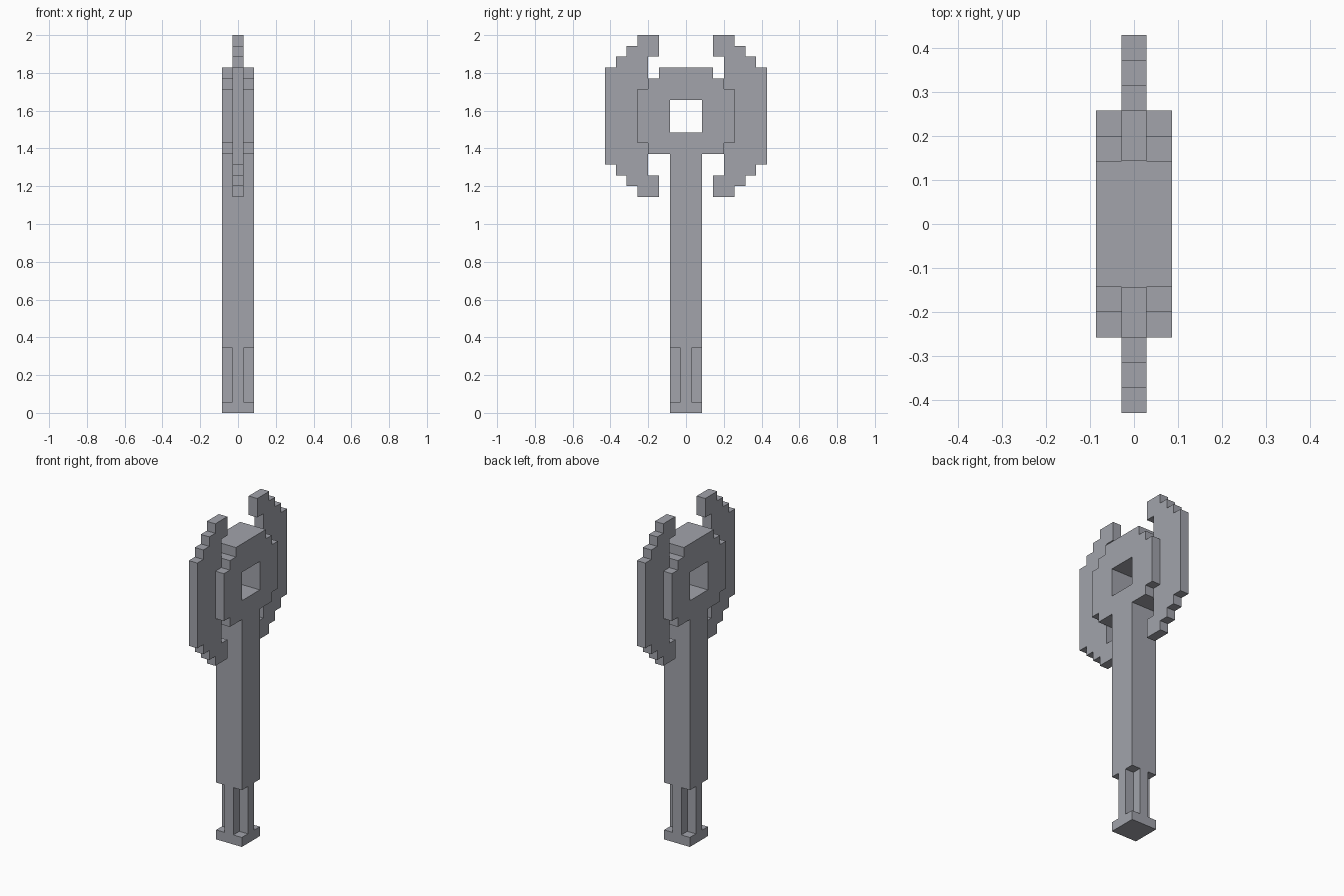
import bpy
import bmesh

U = 2 / 35  # one block

cube = bpy.data.objects.get("Cube")
if cube:
    bpy.data.objects.remove(cube, do_unlink=True)

grey = bpy.data.materials.new("steel grey")
grey.use_nodes = True
grey.diffuse_color = (0.36, 0.37, 0.41, 1)
grey.node_tree.nodes["Principled BSDF"].inputs["Base Color"].default_value = grey.diffuse_color


def extrude(name, outline, start, depth, axis):
    """Extrude a block outline: (y, z) along x, or (x, y) along z."""
    bm = bmesh.new()
    if axis == "x":
        points = [(start, a, b) for a, b in outline]
        step = (depth, 0, 0)
    else:
        points = [(a, b, start) for a, b in outline]
        step = (0, 0, depth)
    face = bm.faces.new([bm.verts.new(p) for p in points])
    result = bmesh.ops.extrude_face_region(bm, geom=[face])
    moved = [g for g in result["geom"] if isinstance(g, bmesh.types.BMVert)]
    bmesh.ops.translate(bm, verts=moved, vec=step)
    bmesh.ops.scale(bm, verts=bm.verts, vec=(U, U, U))
    bmesh.ops.recalc_face_normals(bm, faces=bm.faces)
    mesh = bpy.data.meshes.new(name)
    bm.to_mesh(mesh)
    bm.free()
    mesh.materials.append(grey)
    obj = bpy.data.objects.new(name, mesh)
    bpy.context.collection.objects.link(obj)
    return obj


def rect(a, b, c, d):
    return [(a, c), (b, c), (b, d), (a, d)]


def stairs(steps):
    """Turn (half width, bottom, top) steps into one side of an outline."""
    return [(w, z) for w, low, high in steps for z in (low, high)]


# Handle: pommel, cross-shaped grip and square shaft
square = rect(-1.5, 1.5, -1.5, 1.5)
quarter = [(1.5, -0.5), (1.5, 0.5), (0.5, 0.5)]
cross = []
for turn in range(4):
    cross += quarter
    quarter = [(-y, x) for x, y in quarter]
extrude("pommel", square, 0, 1, "z")
extrude("grip", cross, 1, 5, "z")
extrude("shaft", square, 6, 18, "z")

# Stepped head with a square window
side = stairs([(3.5, 24, 25), (4.5, 25, 30), (3.5, 30, 31), (2.5, 31, 32)])
head = extrude("axe_head", side + [(-y, z) for y, z in reversed(side)], -1.5, 3, "x")
cutter = extrude("window_cutter", rect(-1.5, 1.5, 26, 29), -3, 6, "x")
cutter.hide_render = True
cutter.hide_set(True)
cut = head.modifiers.new("window", "BOOLEAN")
cut.operation = "DIFFERENCE"
cut.solver = "EXACT"
cut.object = cutter

# Thin crescent blades, mirrored front to back
outer = stairs([(4.5, 20, 21), (5.5, 21, 22), (6.5, 22, 23), (7.5, 23, 32),
                (6.5, 32, 33), (5.5, 33, 34), (4.5, 34, 35)])
inner = stairs([(2.5, 35, 33), (3.5, 33, 22), (2.5, 22, 20)])
blades = extrude("blades", outer + inner, -0.5, 1, "x")
mirror = blades.modifiers.new("mirror", "MIRROR")
mirror.use_axis = (False, True, False)
